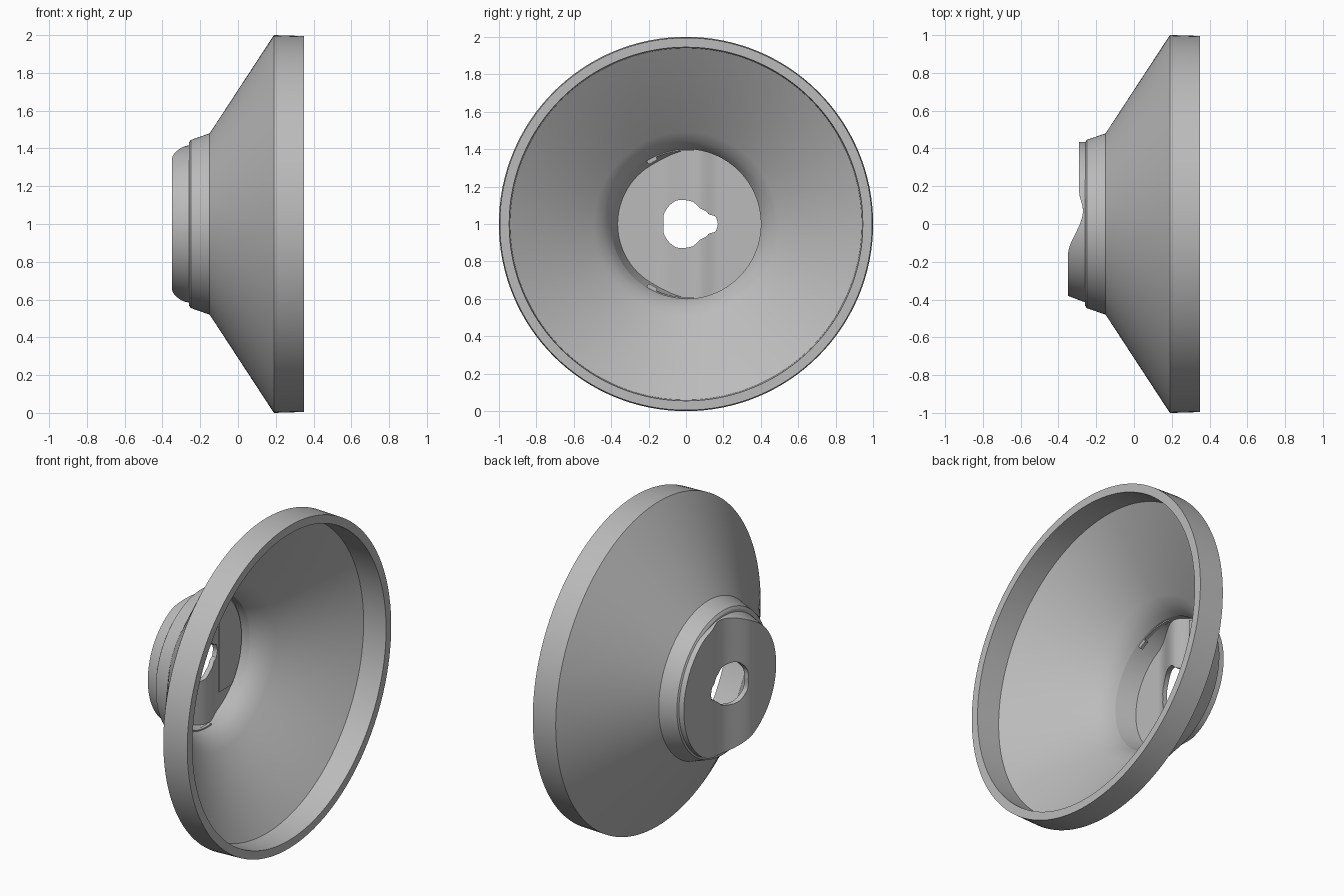
import bpy, bmesh, math
from mathutils import Vector

cube = bpy.data.objects.get("Cube")
if cube:
    bpy.data.objects.remove(cube)

grey = bpy.data.materials.new("satin_grey")
grey.use_nodes = True
colour = (0.5, 0.5, 0.5, 1)
grey.diffuse_color = colour
grey.node_tree.nodes["Principled BSDF"].inputs["Base Color"].default_value = colour
SEGMENTS = 128
CENTRE = Vector((0, 0, 1))


def finish(name, bm):
    bmesh.ops.remove_doubles(bm, verts=bm.verts, dist=0.0002)
    bmesh.ops.recalc_face_normals(bm, faces=bm.faces)
    mesh = bpy.data.meshes.new(name)
    bm.to_mesh(mesh)
    bm.free()
    mesh.materials.append(grey)
    obj = bpy.data.objects.new(name, mesh)
    bpy.context.collection.objects.link(obj)
    bpy.ops.object.select_all(action='DESELECT')
    obj.select_set(True)
    bpy.context.view_layer.objects.active = obj
    bpy.ops.object.shade_smooth_by_angle(angle=math.radians(28))
    return obj


def lathe(name, profile):
    """Revolve a closed (x, radius) profile around the horizontal axis."""
    bm = bmesh.new()
    verts = [bm.verts.new((x, 0, 1 + r)) for x, r in profile]
    edges = [bm.edges.new((a, b)) for a, b in zip(verts, verts[1:] + verts[:1])]
    bmesh.ops.spin(bm, geom=verts + edges, cent=CENTRE, axis=(1, 0, 0),
                   angle=math.tau, steps=SEGMENTS)
    return finish(name, bm)


def prism(name, outline, x0, x1):
    """Extrude a (y, z) outline along x."""
    bm = bmesh.new()
    face = bm.faces.new([bm.verts.new((x0, y, 1 + z)) for y, z in outline])
    new = bmesh.ops.extrude_face_region(bm, geom=[face])["geom"]
    bmesh.ops.translate(bm, vec=(x1 - x0, 0, 0),
                        verts=[v for v in new if isinstance(v, bmesh.types.BMVert)])
    return finish(name, bm)


def lerp(table, t):
    for (a, va), (b, vb) in zip(table, table[1:]):
        if t <= b:
            s = max(0, (t - a) / (b - a))
            s = s * s * (3 - 2 * s)
            return va + (vb - va) * s
    return table[-1][1]


def arc(radius, start, end, steps=32):
    angles = [math.radians(start + (end - start) * i / steps) for i in range(steps + 1)]
    return [(radius * math.cos(a), radius * math.sin(a)) for a in angles]


# Conical dish with rim and stepped neck
lathe("reflector_dish", [
    (-0.26, 0.405), (-0.26, 0.43), (-0.25, 0.445), (-0.15, 0.48), (0.19, 1.0),
    (0.35, 0.995), (0.35, 0.945), (0.2, 0.94), (-0.09, 0.49), (-0.13, 0.445),
    (-0.17, 0.415), (-0.2, 0.4)])

# Saddle-shaped socket: depth across y, and the pear-shaped opening by angle
SADDLE = [(-0.17, -0.35), (0.07, -0.27), (0.17, -0.29)]
OPENING = [(0, 0.17), (12, 0.165), (25, 0.13), (50, 0.113), (80, 0.125),
           (115, 0.135), (150, 0.13), (180, 0.12)]
EDGE = [(-0.2, 0.38), (0.1, 0.42), (0.25, 0.435)]
THICKNESS, RINGS = 0.03, 24


def socket_loop(angle):
    """Cross-section of the socket from the opening out to the neck and back."""
    c, s = math.cos(angle), math.sin(angle)
    hole = lerp(OPENING, math.degrees(math.acos(max(-1, min(1, c)))))
    edge = lerp(EDGE, 0.4 * c)
    base = max(edge, 0.418)

    def sheet(outer, offset):
        radii = [hole + (outer - hole) * i / RINGS for i in range(RINGS + 1)]
        return [(lerp(SADDLE, r * c) + offset, r) for r in radii]

    back = sheet(edge, 0)
    inside = sheet(edge - 0.015, THICKNESS)
    loop = back + [(-0.25, base), (-0.2, base), (-0.2, 0.4)] + inside[::-1]
    return [(x, r * c, 1 + r * s) for x, r in loop]


bm = bmesh.new()
loops = [[bm.verts.new(p) for p in socket_loop(math.tau * i / SEGMENTS)]
         for i in range(SEGMENTS)]
for a, b in zip(loops, loops[1:] + loops[:1]):
    for i in range(len(a)):
        j = (i + 1) % len(a)
        bm.faces.new((a[i], a[j], b[j], b[i]))
finish("socket", bm)

# Raised pad on the inside of the socket
prism("inner_pad", [(0.18, -0.26)] + arc(0.395, -41, 63), -0.27, -0.252)

# Retaining ribs, one above and one below the opening
for side, name in ((1, "upper_rib"), (-1, "lower_rib")):
    outline = arc(0.405, 84, 122) + arc(0.375, 122, 114, 8) + arc(0.391, 114, 84)
    prism(name, [(y, side * z) for y, z in outline], -0.23, -0.21)
